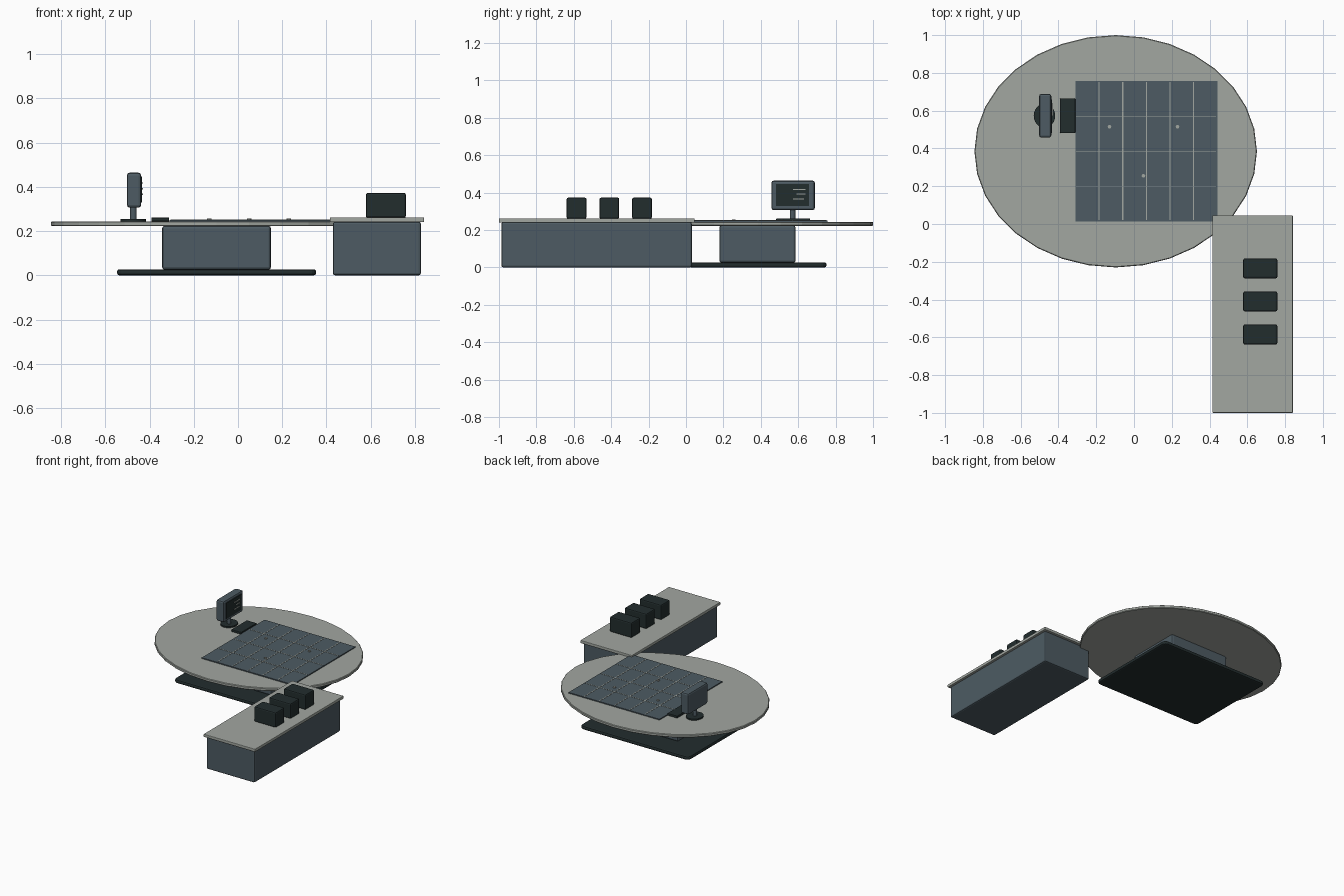
import bpy
import bmesh
from mathutils import Matrix, Vector

cube = bpy.data.objects.get("Cube")
if cube:
    bpy.data.objects.remove(cube, do_unlink=True)


def material(name, rgb):
    mat = bpy.data.materials.new(name)
    mat.use_nodes = True
    colour = (*rgb, 1)
    mat.diffuse_color = colour
    mat.node_tree.nodes["Principled BSDF"].inputs["Base Color"].default_value = colour
    return mat


GREY = material("pale stone grey", (0.36, 0.385, 0.355))
SLATE = material("slate blue", (0.075, 0.105, 0.125))
DARK = material("dark green black", (0.016, 0.026, 0.027))


def finish(name, bm, mat, bevel=0, segments=2):
    mesh = bpy.data.meshes.new(name)
    bm.to_mesh(mesh)
    bm.free()
    mesh.materials.append(mat)
    obj = bpy.data.objects.new(name, mesh)
    bpy.context.collection.objects.link(obj)
    if bevel:
        mod = obj.modifiers.new("soft_edges", "BEVEL")
        mod.width = bevel
        mod.segments = segments
        mod.limit_method = "ANGLE"
    return obj


def box(name, x, y, z, mat, bevel=0, corner=0):
    """Box given by its (low, high) span on each axis."""
    spans = (x, y, z)
    size = [hi - lo for lo, hi in spans]
    centre = Vector([(lo + hi) / 2 for lo, hi in spans])
    bm = bmesh.new()
    bmesh.ops.create_cube(bm, matrix=Matrix.Translation(centre) @ Matrix.Diagonal((*size, 1)))
    if corner:
        upright = [e for e in bm.edges if abs(e.verts[0].co.z - e.verts[1].co.z) > size[2] / 2]
        bmesh.ops.bevel(bm, geom=upright, offset=corner, segments=4, profile=0.5, affect="EDGES")
    return finish(name, bm, mat, bevel)


def disc(name, centre, radii, z, mat, sides, bevel=0):
    """Upright round or oval solid."""
    bm = bmesh.new()
    place = Matrix.Translation((*centre, (z[0] + z[1]) / 2)) @ Matrix.Diagonal((*radii, 1, 1))
    bmesh.ops.create_cone(bm, cap_ends=True, segments=sides, radius1=1, radius2=1,
                          depth=z[1] - z[0], matrix=place)
    return finish(name, bm, mat, bevel, 1)


def around(middle, half):
    return (middle - half, middle + half)


# Oval table with its pedestal and floor plate
TX, TY, TOP = -0.097, 0.385, 0.244
disc("oval_table_top", (TX, TY), (0.748, 0.615), (0.222, TOP), GREY, 32, 0.004)
box("table_pedestal", around(TX, 0.246), around(TY - 0.003, 0.204), (0.025, 0.224), SLATE, 0.012)
box("table_floor_plate", around(TX, 0.45), around(TY, 0.366), (0, 0.027), DARK, 0.01, 0.03)

# Planning board with a six by four grid
BX, BY = (-0.31, 0.441), (0.014, 0.756)
BOARD = 0.251
box("planning_board", BX, BY, (TOP, BOARD), SLATE)
for i in range(1, 6):
    x = BX[0] + (BX[1] - BX[0]) * i / 6
    box(f"grid_column_line_{i}", around(x, 0.003), (BY[0] + 0.008, BY[1] - 0.004),
        (BOARD, BOARD + 0.0015), GREY)
for i in range(1, 4):
    y = BY[0] + (BY[1] - BY[0]) * i / 4
    box(f"grid_row_line_{i}", (BX[0] + 0.004, BX[1] - 0.008), around(y, 0.002),
        (BOARD, BOARD + 0.0015), GREY)

# Small markers on the board
for i, spot in enumerate([(-0.13, 0.515), (0.23, 0.515), (0.05, 0.255)]):
    disc(f"board_marker_{i + 1}", spot, (0.01, 0.01), (BOARD, 0.257), GREY, 8)

# Monitor on a round foot, screen turned towards +x
MX, MY = -0.47, 0.573
rounded = [
    disc("monitor_foot", (MX - 0.004, MY), (0.057, 0.063), (TOP, 0.254), DARK, 24),
    disc("monitor_stem", (MX - 0.003, MY - 0.003), (0.015, 0.015), (0.25, 0.31), SLATE, 16),
]
box("monitor_case", around(MX, 0.032), around(MY, 0.116), (0.306, 0.464), SLATE, 0.012)
box("monitor_screen", (MX + 0.03, MX + 0.037), around(MY - 0.003, 0.088), (0.329, 0.446), DARK)
for i, (low, high, z) in enumerate([(0.572, 0.638, 0.417), (0.592, 0.638, 0.392),
                                    (0.572, 0.63, 0.366)]):
    box(f"screen_line_{i + 1}", (MX + 0.036, MX + 0.04), (low, high), around(z, 0.003), GREY)
box("keyboard", (-0.392, -0.311), around(MY, 0.091), (TOP, 0.261), DARK, 0.003)

# Side counter with three equipment boxes
box("counter_body", (0.429, 0.827), (-0.987, 0.031), (0, 0.242), SLATE, 0.01)
box("counter_top", (0.415, 0.841), (-1, 0.046), (0.24, 0.262), GREY, 0.004)
for i in range(3):
    y = -0.585 + 0.175 * i
    box(f"equipment_box_{i + 1}", (0.578, 0.759), around(y, 0.053), (0.26, 0.373), DARK, 0.009)

# Smooth the round foot and stem while keeping their rims sharp
for obj in bpy.context.selected_objects:
    obj.select_set(False)
for obj in rounded:
    obj.select_set(True)
bpy.context.view_layer.objects.active = rounded[0]
bpy.ops.object.shade_smooth_by_angle()
